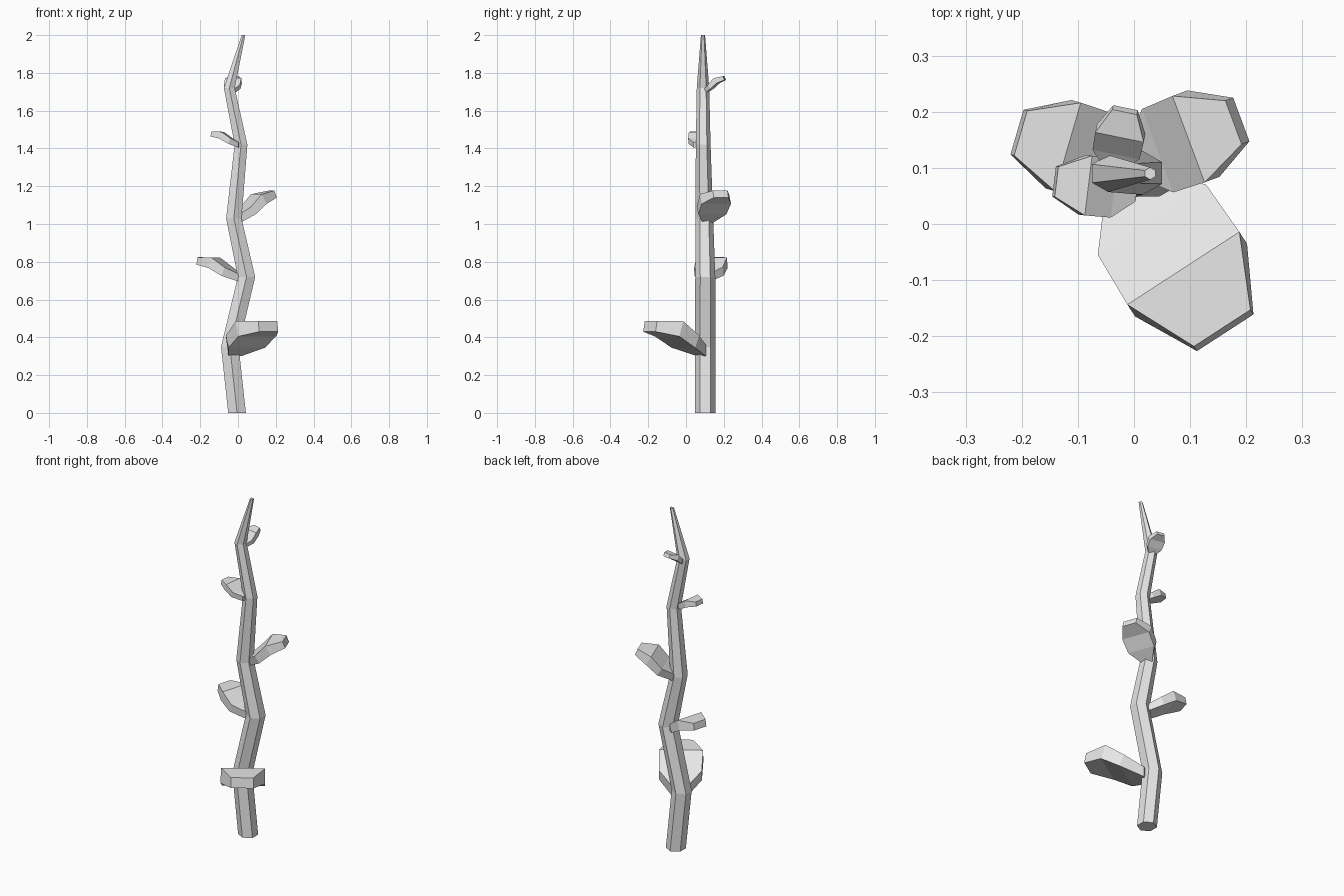
import bpy
import bmesh
import math
from mathutils import Matrix, Vector

cube = bpy.data.objects.get("Cube")
if cube:
    bpy.data.objects.remove(cube, do_unlink=True)

grey = bpy.data.materials.new("plain_grey")
grey.use_nodes = True
colour = (0.8, 0.8, 0.8, 1)
grey.diffuse_color = colour
grey.node_tree.nodes["Principled BSDF"].inputs["Base Color"].default_value = colour


def loft(name, rings):
    """Skin a list of equal closed rings and cap both ends."""
    bm = bmesh.new()
    loops = [[bm.verts.new(p) for p in ring] for ring in rings]
    for a, b in zip(loops, loops[1:]):
        n = len(a)
        for i in range(n):
            j = (i + 1) % n
            bm.faces.new((a[i], a[j], b[j], b[i]))
    bm.faces.new(loops[0])
    bm.faces.new(loops[-1])
    bmesh.ops.recalc_face_normals(bm, faces=bm.faces)
    mesh = bpy.data.meshes.new(name)
    bm.to_mesh(mesh)
    bm.free()
    mesh.materials.append(grey)
    obj = bpy.data.objects.new(name, mesh)
    bpy.context.collection.objects.link(obj)


# Zigzag six-sided stem: x, y, z, radius at each joint
joints = [
    (-0.005, 0.102, 0, 0.054),
    (-0.043, 0.102, 0.35, 0.054),
    (0.045, 0.102, 0.72, 0.053),
    (-0.022, 0.097, 1.03, 0.047),
    (0.016, 0.091, 1.42, 0.039),
    (-0.046, 0.09, 1.72, 0.033),
    (0.029, 0.09, 2, 0.011),
]
sides = 6
angles = [math.pi / 2 + math.tau * i / sides for i in range(sides)]
loft("stem", [[(x + r * math.cos(a), y + r * math.sin(a), z) for a in angles]
              for x, y, z, r in joints])

# Thick folded leaf, cross-sections: distance out, half width, top, bottom, lower edge shift
sections = [
    (0, 0.04, 0.06, 0, 0),
    (0.09, 0.115, 0.11, 0.045, 0.025),
    (0.193, 0.119, 0.185, 0.105, 0.025),
    (0.32, 0.06, 0.187, 0.13, 0.01),
]


def leaf(name, base, direction, scale, pitch=0):
    heading = math.atan2(direction[1], direction[0])
    place = (Matrix.Translation(base) @ Matrix.Rotation(heading, 4, "Z")
             @ Matrix.Rotation(-math.radians(pitch), 4, "Y") @ Matrix.Scale(scale, 4))
    rings = []
    for u, w, top, bottom, shift in sections:
        ring = [(u, -w, top), (u, w, top), (u + shift, w, bottom), (u + shift, -w, bottom)]
        rings.append([place @ Vector(p) for p in ring])
    loft(name, rings)


# One leaf at each joint, shrinking upward
leaf("lowest_leaf", (-0.017, 0.083, 0.3), (0.545, -0.84), 1)
leaf("lower_leaf", (0.01, 0.1, 0.695), (-0.96, 0.28), 0.69)
leaf("middle_leaf", (0, 0.115, 1.005), (0.94, 0.35), 0.69, 12)
leaf("upper_leaf", (0.005, 0.058, 1.405), (-0.99, 0.12), 0.45)
leaf("top_leaf", (-0.037, 0.1, 1.69), (0.2, 0.98), 0.37, 12)
